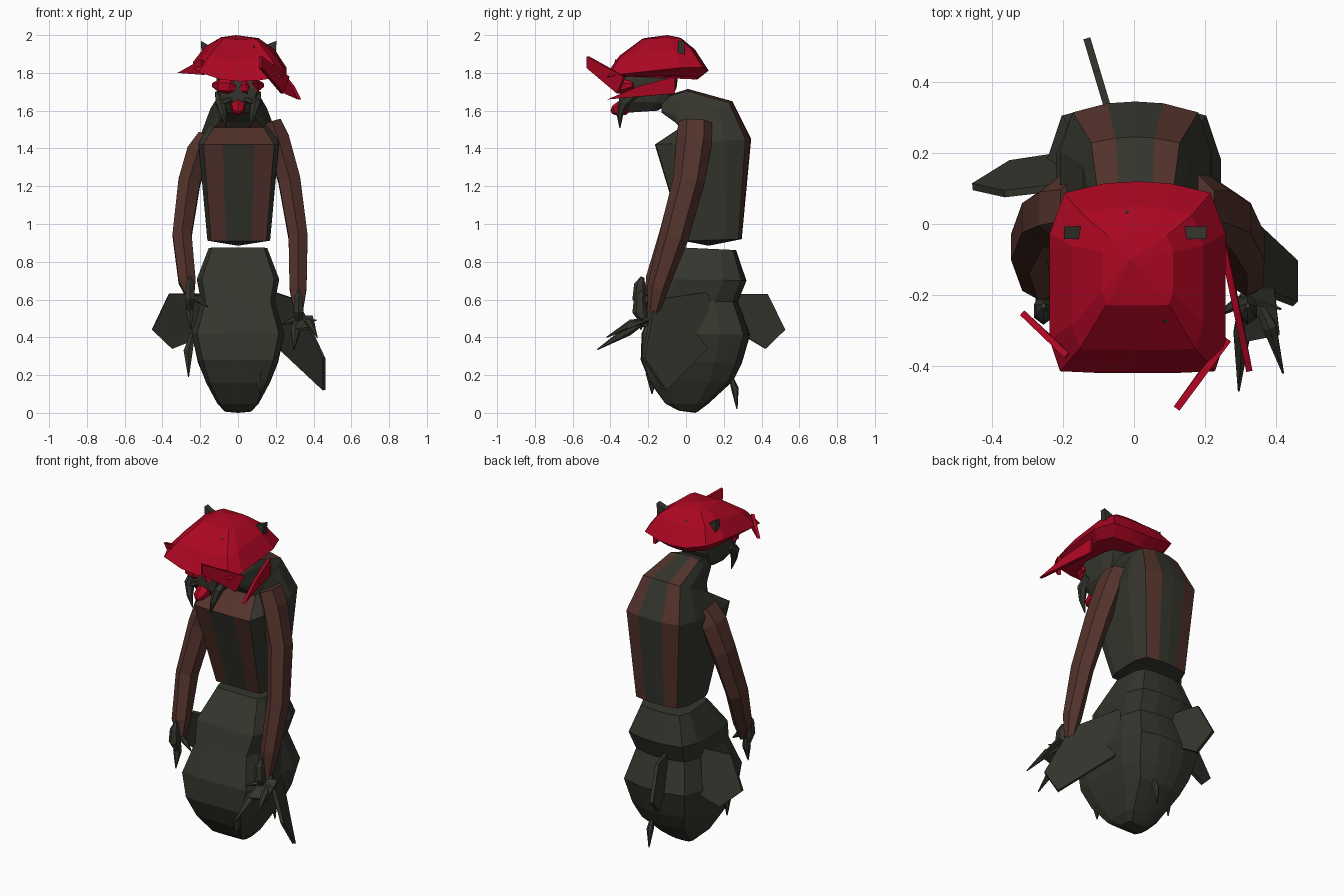
import bpy, bmesh, math
from mathutils import Vector


def material(name, color):
    m = bpy.data.materials.new(name)
    m.diffuse_color = (*color, 1)
    return m


SHELL = material("dark shell", (0.036, 0.036, 0.027))
BROWN = material("brown hide", (0.088, 0.033, 0.025))
RED = material("red cap", (0.41, 0.002, 0.016))


def make(name, bm, *mats):
    bmesh.ops.recalc_face_normals(bm, faces=bm.faces)
    me = bpy.data.meshes.new(name)
    bm.to_mesh(me)
    bm.free()
    for m in mats:
        me.materials.append(m)
    ob = bpy.data.objects.new(name, me)
    bpy.context.collection.objects.link(ob)
    return ob


def skin(bm, rings, bottom=None, top=None):
    """Bridge rings of points; each end closes to a tip point or a flat face."""
    vs = [[bm.verts.new(p) for p in r] for r in rings]
    n = len(vs[0])
    grid = {}
    for i in range(len(vs) - 1):
        for j in range(n):
            k = (j + 1) % n
            grid[i, j] = bm.faces.new((vs[i][j], vs[i][k], vs[i + 1][k], vs[i + 1][j]))
    for ring, tip in ((vs[0], bottom), (vs[-1], top)):
        if tip is None:
            bm.faces.new(ring)
        else:
            t = bm.verts.new(tip)
            for j in range(n):
                bm.faces.new((ring[j], ring[(j + 1) % n], t))
    return grid


# Half of a rounded box section (x, y from front to back), mirrored to 14 points
HALF = [(0, -1), (0.4, -1), (0.88, -0.98), (1, -0.65), (1, 0.45), (0.83, 0.88), (0.37, 0.98), (0, 1)]
SECTION = HALF + [(-x, y) for x, y in HALF[-2:0:-1]]


def loft(name, rings, mats, bottom=None, top=None, rule=None, cx=0, lift=None):
    """Rings are (half width, front (y, z), back (y, z)); lift raises points by x."""
    bm = bmesh.new()
    pts = []
    for w, (fy, fz), (by, bz) in rings:
        pts.append([(cx + w * x, fy + (by - fy) * (y + 1) / 2,
                     fz + (bz - fz) * (y + 1) / 2 + (lift(w * x) if lift else 0))
                    for x, y in SECTION])
    grid = skin(bm, pts, bottom, top)
    if rule:
        for (i, j), f in grid.items():
            f.material_index = rule(i, j)
    return make(name, bm, *mats)


def tube(name, path, radii, mat, sides=6):
    """Faceted limb along a path with (across, through) radii."""
    bm = bmesh.new()
    p = [Vector(q) for q in path]
    rings = []
    for i, (c, (a, b)) in enumerate(zip(p, radii)):
        d = (p[min(i + 1, len(p) - 1)] - p[max(i - 1, 0)]).normalized()
        ref = Vector((1, 0, 0)) if abs(d.x) < 0.85 else Vector((0, 1, 0))
        s = (ref - d * ref.dot(d)).normalized()
        t = d.cross(s)
        rings.append([c + s * a * math.cos(u) + t * b * math.sin(u)
                      for u in (2 * math.pi * (k + 0.5) / sides for k in range(sides))])
    skin(bm, rings)
    return make(name, bm, mat)


def claw(name, a, b, r, mat=SHELL, bend=(0, 0, 0)):
    """Leaf-shaped spike from a to b."""
    a, b = Vector(a), Vector(b)
    mid = a.lerp(b, 0.4) + Vector(bend)
    return tube(name, [a, mid, b], [(r * 0.5, r * 0.5), (r, r), (0.003, 0.003)], mat, 6)


def plate(name, pts, thick, mat):
    bm = bmesh.new()
    p = [Vector(q) for q in pts]
    n = (p[1] - p[0]).cross(p[2] - p[0]).normalized() * thick / 2
    skin(bm, [[q - n for q in p], [q + n for q in p]])
    return make(name, bm, mat)


# Segmented abdomen
loft("abdomen", [
    (0.07, (-0.04, 0.012), (0.06, 0.005)),
    (0.11, (-0.11, 0.05), (0.12, 0.05)),
    (0.17, (-0.19, 0.16), (0.25, 0.17)),
    (0.212, (-0.24, 0.28), (0.295, 0.26)),
    (0.245, (-0.235, 0.42), (0.34, 0.415)),
    (0.195, (-0.17, 0.59), (0.275, 0.59)),
    (0.218, (-0.13, 0.71), (0.32, 0.70)),
    (0.155, (-0.01, 0.875), (0.265, 0.862))], [SHELL], bottom=(0, 0.05, 0))

# Hunched torso with brown stripes front and back
STRIPES = {1, 5, 8, 12}
loft("torso", [
    (0.166, (-0.01, 0.91), (0.295, 0.92)),
    (0.213, (-0.165, 1.42), (0.345, 1.45)),
    (0.15, (-0.03, 1.51), (0.245, 1.65)),
    (0.115, (-0.06, 1.54), (0.01, 1.715)),
    (0.08, (-0.13, 1.59), (-0.13, 1.67))], [SHELL, BROWN],
    bottom=(0, 0.12, 0.885), cx=0.004,
    rule=lambda i, j: int(j in STRIPES and i < 3 or i == 1 and j in (0, 13)))

# Arms
ARM_R = [(0.055, 0.09), (0.07, 0.095), (0.067, 0.085), (0.058, 0.078), (0.052, 0.056), (0.02, 0.026)]
tube("right_arm", [(0.18, 0.05, 1.54), (0.21, 0.045, 1.45), (0.272, 0.015, 1.23),
                   (0.318, -0.065, 0.93), (0.318, -0.15, 0.66), (0.32, -0.18, 0.5)], ARM_R, BROWN)
tube("left_arm", [(-0.165, 0.05, 1.46), (-0.21, 0.04, 1.38), (-0.258, 0.015, 1.22),
                  (-0.296, -0.065, 0.94), (-0.27, -0.16, 0.7), (-0.25, -0.19, 0.6)], ARM_R, BROWN)

# Hands: thumbs, then clawed fingers
for side, x, z in (("right", 0.32, 0.56), ("left", -0.255, 0.63)):
    tube(side + "_thumb", [(x, -0.21, z - 0.1), (x, -0.245, z - 0.02), (x, -0.245, z + 0.05), (x, -0.23, z + 0.09)],
         [(0.015, 0.018), (0.03, 0.04), (0.024, 0.03), (0.006, 0.009)], SHELL)
claw("right_inner_claw", (0.31, -0.2, 0.5), (0.295, -0.47, 0.335), 0.027)
claw("right_outer_claw", (0.34, -0.2, 0.49), (0.42, -0.42, 0.4), 0.022, bend=(0.01, 0, 0.02))
claw("right_hook", (0.33, -0.2, 0.5), (0.23, -0.26, 0.47), 0.018)
claw("right_spur", (0.3, -0.2, 0.49), (0.415, -0.24, 0.49), 0.016)
plate("right_palm", [(0.33, -0.18, 0.51), (0.395, -0.18, 0.51), (0.41, -0.31, 0.45), (0.31, -0.33, 0.44)], 0.015, SHELL)
claw("left_inner_claw", (-0.26, -0.2, 0.6), (-0.25, -0.24, 0.44), 0.024)
claw("left_hook", (-0.25, -0.2, 0.62), (-0.16, -0.22, 0.56), 0.02, bend=(0, 0, 0.01))

# Flat fins around the abdomen
plate("right_fin", [(0.19, 0.12, 0.64), (0.22, 0.11, 0.34), (0.455, -0.11, 0.12),
                    (0.455, -0.225, 0.29), (0.31, -0.17, 0.6)], 0.02, SHELL)
plate("left_fin", [(-0.15, 0.11, 0.63), (-0.365, 0.085, 0.63), (-0.455, 0.105, 0.44),
                   (-0.35, 0.17, 0.34), (-0.15, 0.2, 0.42)], 0.02, SHELL)
plate("back_fin", [(-0.06 - 0.3 * (y - 0.28), y, z) for y, z in
                   ((0.25, 0.63), (0.43, 0.63), (0.523, 0.44), (0.42, 0.34), (0.27, 0.43))], 0.02, SHELL)

# Small stingers on the abdomen
claw("tail_stinger", (0.06, 0.235, 0.2), (0.06, 0.27, 0.02), 0.02, bend=(0, 0.01, 0))
claw("front_stinger", (0.12, -0.18, 0.28), (0.115, -0.18, 0.1), 0.034)
claw("left_stinger", (-0.24, -0.02, 0.42), (-0.262, -0.02, 0.19), 0.028, bend=(-0.015, 0, 0))

# Head with bulging eyes, mandibles and mouth
loft("head", [
    (0.06, (-0.30, 1.59), (-0.15, 1.6)),
    (0.10, (-0.345, 1.65), (-0.09, 1.64)),
    (0.115, (-0.35, 1.72), (-0.05, 1.72)),
    (0.115, (-0.32, 1.80), (-0.04, 1.8))], [SHELL])
for side, s in (("left", -1), ("right", 1)):
    tube(side + "_eye", [(s * 0.012, -0.335, 1.715), (s * 0.045, -0.345, 1.725), (s * 0.09, -0.335, 1.73), (s * 0.13, -0.28, 1.735)],
         [(0.015, 0.02), (0.03, 0.04), (0.032, 0.042), (0.01, 0.015)], RED)
    tube(side + "_mandible", [(s * 0.1, -0.27, 1.69), (s * 0.095, -0.33, 1.645), (s * 0.078, -0.35, 1.58), (s * 0.06, -0.35, 1.51)],
         [(0.024, 0.026), (0.028, 0.03), (0.018, 0.018), (0.003, 0.003)], SHELL)
    claw(side + "_feeler", (s * 0.03, -0.34, 1.665), (s * 0.11, -0.34, 1.63), 0.018)
tube("mouth", [(0, -0.28, 1.63), (0, -0.33, 1.62), (0, -0.38, 1.60), (0, -0.395, 1.59)],
     [(0.02, 0.02), (0.042, 0.044), (0.032, 0.027), (0.012, 0.01)], RED)

# Domed cap with its sides swept upward
loft("cap", [
    (0.20, (-0.38, 1.76), (0.06, 1.765)),
    (0.248, (-0.42, 1.755), (0.12, 1.812)),
    (0.185, (-0.355, 1.865), (0.05, 1.92)),
    (0.10, (-0.23, 1.975), (-0.02, 1.98))], [RED], top=(-0.01, -0.1, 2.0), cx=0.01,
    lift=lambda x: x * x * (1.0 if x < 0 else 0.5))

# Torn brim flaps
plate("right_brim_flap", [(0.25, -0.06, 1.78), (0.255, -0.06, 1.69), (0.325, -0.415, 1.66), (0.29, -0.25, 1.73)], 0.018, RED)
plate("front_brim_flap", [(0.12, -0.52, 1.888), (0.12, -0.52, 1.825), (0.235, -0.36, 1.69), (0.265, -0.325, 1.78)], 0.02, RED)
plate("left_brim_flap", [(-0.315, -0.25, 1.8), (-0.19, -0.37, 1.87), (-0.18, -0.375, 1.79)], 0.018, RED)

# Horns poking through the cap
plate("left_horn", [(-0.197, -0.025, 1.97), (-0.19, -0.025, 1.85), (-0.11, -0.025, 1.92)], 0.035, SHELL)
plate("right_horn", [(0.204, -0.025, 1.97), (0.195, -0.025, 1.85), (0.1, -0.025, 1.93)], 0.035, SHELL)

# Tiny studs on the cap
for i, (x, y, z) in enumerate(((-0.02, 0.03, 1.928), (0.085, -0.27, 1.935), (0.185, -0.24, 1.885))):
    c = Vector((x, y, z))
    d = (c - Vector((0, -0.15, 1.75))).normalized()
    tube("cap_stud_%d" % (i + 1), [c - d * 0.04, c + d * 0.008], [(0.007, 0.007)] * 2, SHELL, 5)
